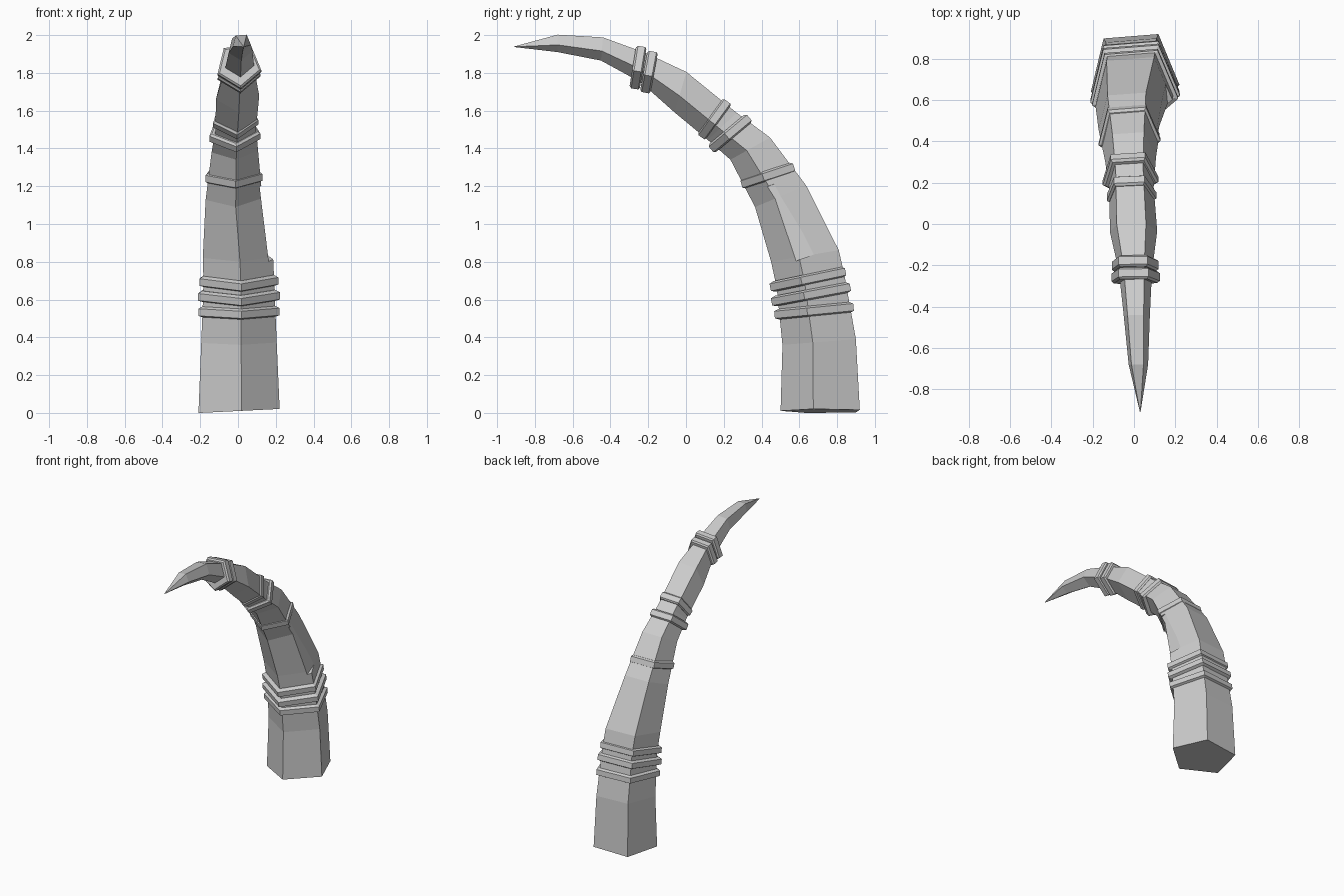
import bpy, bmesh, math
from mathutils import Vector, Matrix

cube = bpy.data.objects.get("Cube")
if cube:
    bpy.data.objects.remove(cube)

SIDES = 5
TWIST = 0.08

grey = bpy.data.materials.new("horn_grey")
grey.use_nodes = True
grey.diffuse_color = (0.6, 0.6, 0.6, 1)
grey.node_tree.nodes["Principled BSDF"].inputs["Base Color"].default_value = (0.6, 0.6, 0.6, 1)


def section(front, back, cx, shift=0.0, scale=1.0, roll=0.0):
    """Five-sided loop spanning front to back, given as (y, z) points."""
    f, b = Vector(front), Vector(back)
    along = (b - f).normalized()
    radius = (b - f).length / (1 + math.cos(math.pi / SIDES))
    centre = f + along * radius + Vector((-along.y, along.x)) * shift
    loop = []
    for k in range(SIDES):
        a = TWIST + math.tau * k / SIDES
        x = radius * scale * math.sin(a)
        p = centre - along * radius * scale * math.cos(a)
        loop.append(Vector((cx + x, p.x, p.y + roll * x)))
    return loop


def loft(name, loops):
    """Closed skin over successive loops."""
    bm = bmesh.new()
    rows = [[bm.verts.new(p) for p in loop] for loop in loops]
    for low, high in zip(rows, rows[1:]):
        for k in range(SIDES):
            n = (k + 1) % SIDES
            bm.faces.new((low[k], low[n], high[n], high[k]))
    bm.faces.new(rows[0][::-1])
    bm.faces.new(rows[-1])
    bmesh.ops.recalc_face_normals(bm, faces=bm.faces)
    mesh = bpy.data.meshes.new(name)
    bm.to_mesh(mesh)
    bm.free()
    mesh.materials.append(grey)
    obj = bpy.data.objects.new(name, mesh)
    bpy.context.collection.objects.link(obj)
    return obj


# Curved, tapering body: front point, back point, sideways centre
stations = [
    ((0.50, 0.01), (0.91, 0.01), 0.0),
    ((0.51, 0.36), (0.89, 0.39), 0.0),
    ((0.48, 0.66), (0.83, 0.73), 0.0),
    ((0.45, 0.80), (0.80, 0.86), -0.005),
    ((0.365, 1.09), (0.63, 1.20), -0.025),
    ((0.235, 1.34), (0.44, 1.455), -0.02),
    ((0.115, 1.445), (0.265, 1.585), -0.015),
    ((-0.06, 1.59), (0.0, 1.80), -0.005),
    ((-0.24, 1.75), (-0.21, 1.90), 0.005),
    ((-0.45, 1.865), (-0.44, 1.985), 0.012),
    ((-0.68, 1.91), (-0.68, 2.0), 0.02),
    ((-0.91, 1.937), (-0.909, 1.94), 0.03),
]
loops = [section(f, b, cx, roll=0.05 if i == 0 else 0) for i, (f, b, cx) in enumerate(stations)]
body = loft("horn_body", loops)

# Long chip taken out of the left side edge, deepest at its lower end
low, high = loops[3][1], loops[4][1]
edge = high - low
outward = Vector((1, 0.1, 0))
start = low - outward * 0.028 - edge * 0.05
end = low + edge * 1.22 - outward * 0.004
axis = (end - start).normalized()
out = (outward - axis * outward.dot(axis)).normalized()
frame = Matrix((out, axis.cross(out), axis)).transposed().to_4x4()
size = Vector((0.1, 0.2, (end - start).length))
bm = bmesh.new()
bmesh.ops.create_cube(bm, size=1)
bmesh.ops.transform(bm, verts=bm.verts, matrix=Matrix.Translation((start + end) / 2 + out * size.x / 2)
                    @ frame @ Matrix.Diagonal(size).to_4x4())
cut_mesh = bpy.data.meshes.new("chip_cutter")
bm.to_mesh(cut_mesh)
bm.free()
cutter = bpy.data.objects.new("chip_cutter", cut_mesh)
cutter.hide_render = True
bpy.context.collection.objects.link(cutter)
chip = body.modifiers.new("chip", "BOOLEAN")
chip.operation = "DIFFERENCE"
chip.solver = "EXACT"
chip.object = cutter
bpy.context.view_layer.objects.active = body
bpy.ops.object.modifier_apply(modifier=chip.name)
bpy.data.objects.remove(cutter)

# Raised bands with chamfered rims
bands = {
    "base_band_1": ((0.468, 0.52), (0.877, 0.56), 0.0),
    "base_band_2": ((0.452, 0.588), (0.86, 0.665), 0.0),
    "base_band_3": ((0.445, 0.665), (0.835, 0.747), 0.0),
    "middle_band": ((0.293, 1.21), (0.565, 1.30), -0.025),
    "upper_band_1": ((0.132, 1.395), (0.33, 1.56), -0.02),
    "upper_band_2": ((0.08, 1.46), (0.215, 1.645), -0.015),
    "tip_band_1": ((-0.217, 1.695), (-0.177, 1.908), 0.003),
    "tip_band_2": ((-0.273, 1.715), (-0.237, 1.935), 0.005),
}
rim = [(-0.028, 0.9), (-0.02, 1), (0.018, 1), (0.028, 0.9)]
for name, (f, b, cx) in bands.items():
    loft(name, [section(f, b, cx, shift, scale) for shift, scale in rim])
